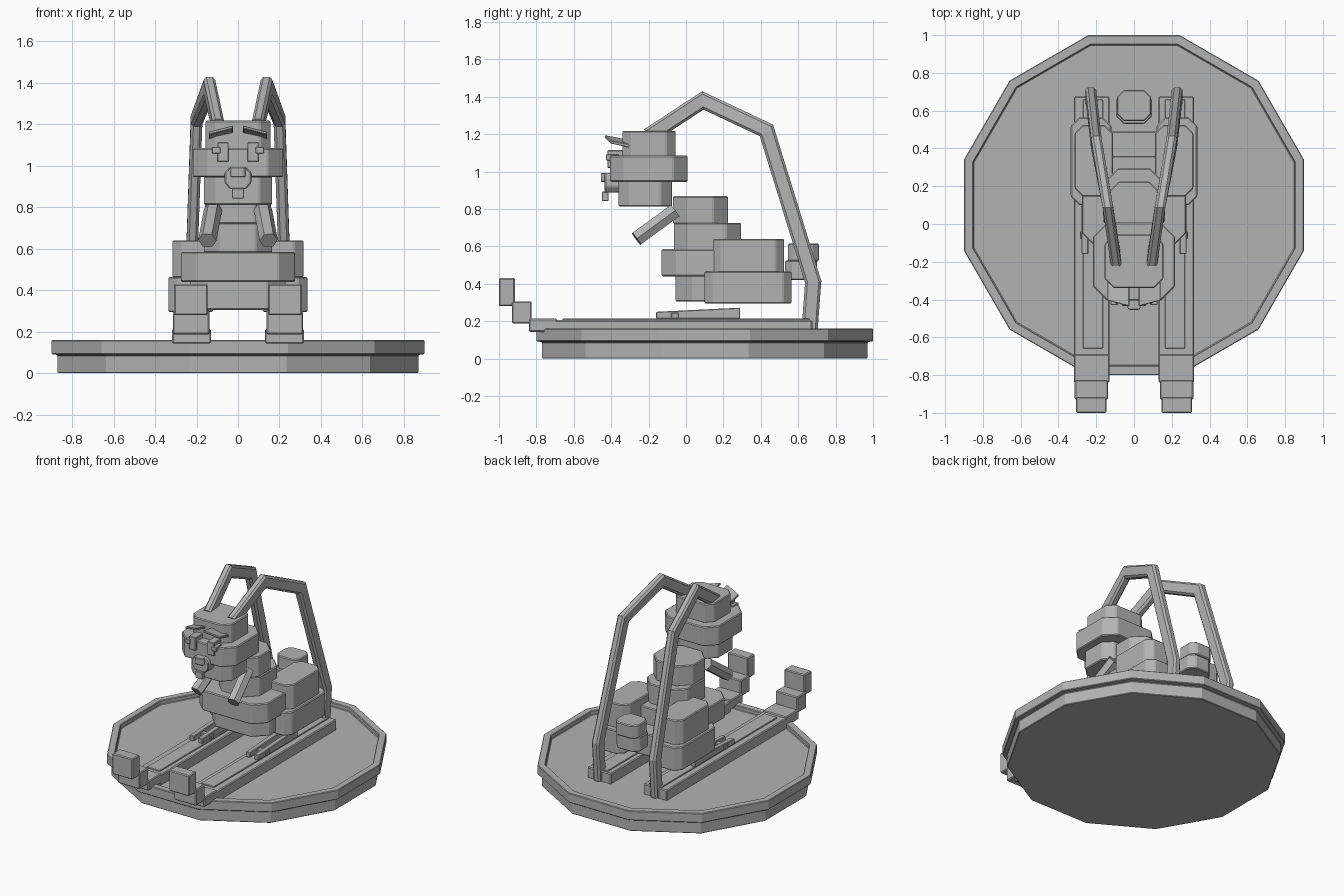
import bpy, bmesh, math
from mathutils import Vector

cube = bpy.data.objects.get("Cube")
if cube:
    bpy.data.objects.remove(cube)

grey = bpy.data.materials.new("plain_grey")
grey.use_nodes = True
COLOUR = (0.45, 0.45, 0.45, 1)
grey.diffuse_color = COLOUR
grey.node_tree.nodes["Principled BSDF"].inputs["Base Color"].default_value = COLOUR


def finish(name, rings, mirror=False, bevel=0.006, closed=True):
    """Skin equal-sized rings of points into one flat-shaded part."""
    bm = bmesh.new()
    loops = [[bm.verts.new(p) for p in ring] for ring in rings]
    n = len(loops[0])
    for a, b in zip(loops, loops[1:]):
        for i in range(n):
            j = (i + 1) % n
            bm.faces.new((a[i], a[j], b[j], b[i]))
    bm.faces.new(loops[0])
    bm.faces.new(loops[-1])
    bmesh.ops.recalc_face_normals(bm, faces=bm.faces)
    mesh = bpy.data.meshes.new(name)
    bm.to_mesh(mesh)
    bm.free()
    obj = bpy.data.objects.new(name, mesh)
    bpy.context.collection.objects.link(obj)
    mesh.materials.append(grey)
    if bevel:
        mod = obj.modifiers.new("edge", "BEVEL")
        mod.width, mod.segments = bevel, 1
        mod.limit_method = "ANGLE"
    if mirror:
        mod = obj.modifiers.new("pair", "MIRROR")
        mod.use_mirror_merge = False
    return obj


def block(name, x, y, z, chamfer=0.0, mirror=False, bevel=0.006):
    """Box with its upright corners cut by the chamfer."""
    (x0, x1), (y0, y1), c = x, y, chamfer
    if c:
        plan = [(x0 + c, y0), (x1 - c, y0), (x1, y0 + c), (x1, y1 - c),
                (x1 - c, y1), (x0 + c, y1), (x0, y1 - c), (x0, y0 + c)]
    else:
        plan = [(x0, y0), (x1, y0), (x1, y1), (x0, y1)]
    return finish(name, [[(px, py, h) for px, py in plan] for h in z], mirror, bevel)


def centred(name, half, y, z, chamfer=0.0, bevel=0.006):
    return block(name, (-half, half), y, z, chamfer, False, bevel)


# Twelve-sided base with a raised rim
BASE = [(0.87, 0), (0.87, 0.088), (0.9, 0.092), (0.9, 0.16), (0.85, 0.16), (0.85, 0.13)]
rings = []
for apothem, h in BASE:
    r = apothem / math.cos(math.pi / 12)
    turn = [math.radians(15 + 30 * i) for i in range(12)]
    rings.append([(r * math.cos(t), 0.1 + r * math.sin(t), h) for t in turn])
finish("base", rings, bevel=0.004)

# Skis with stepped tips
block("ski", (0.13, 0.318), (-0.7, 0.675), (0.125, 0.205), mirror=True)
block("ski_tread", (0.165, 0.27), (-0.66, 0.66), (0.2, 0.213), mirror=True, bevel=0.003)
block("ski_tip_low", (0.13, 0.318), (-0.84, -0.69), (0.143, 0.213), mirror=True)
block("ski_tip_middle", (0.138, 0.314), (-0.93, -0.825), (0.187, 0.305), mirror=True)
block("ski_tip_high", (0.146, 0.308), (-1.0, -0.915), (0.28, 0.43), mirror=True)

# Foot bindings
for side, x in (("outer", 0.26), ("inner", 0.19)):
    prof = [(-0.16, 0.213), (0.29, 0.213), (0.29, 0.272), (-0.16, 0.25)]
    finish("binding_" + side, [[(px, y, z) for y, z in prof] for px in (x - 0.018, x + 0.018)],
           True, 0.004)
block("binding_bar", (0.16, 0.285), (-0.08, -0.04), (0.213, 0.245), mirror=True, bevel=0.004)

# Body
centred("hips", 0.23, (-0.055, 0.49), (0.305, 0.465), 0.09)
centred("belly", 0.275, (-0.13, 0.36), (0.44, 0.585), 0.08)
centred("chest", 0.165, (-0.065, 0.295), (0.58, 0.725), 0.08)
centred("shoulders", 0.16, (-0.07, 0.225), (0.72, 0.868), 0.08)
block("lower_haunch", (0.12, 0.335), (0.1, 0.565), (0.295, 0.465), 0.045, True)
block("upper_haunch", (0.11, 0.315), (0.145, 0.525), (0.46, 0.64), 0.045, True)
centred("lower_tail", 0.095, (0.53, 0.7), (0.42, 0.525), 0.04)
centred("upper_tail", 0.09, (0.545, 0.71), (0.52, 0.615), 0.035)

# Head
centred("jaw", 0.165, (-0.36, -0.075), (0.812, 0.95), 0.06)
centred("cheeks", 0.218, (-0.405, 0.007), (0.945, 1.085), 0.075)
centred("crown", 0.156, (-0.34, -0.055), (1.08, 1.218), 0.05)

# Muzzle: an eight-sided prism facing forward
octagon = [(-0.065, 0.92), (-0.04, 0.888), (0.04, 0.888), (0.065, 0.92),
           (0.065, 0.965), (0.04, 0.993), (-0.04, 0.993), (-0.065, 0.965)]
finish("muzzle", [[(x, y, z) for x, z in octagon] for y in (-0.435, -0.35)])
centred("nose", 0.035, (-0.455, -0.42), (0.945, 0.993), 0.01, 0.004)
centred("teeth", 0.029, (-0.45, -0.415), (0.842, 0.892), 0, 0.003)

# Eyes and brows
block("eye", (0.045, 0.1), (-0.42, -0.33), (1.02, 1.115), mirror=True, bevel=0.004)
block("pupil", (0.085, 0.125), (-0.428, -0.36), (1.06, 1.092), mirror=True, bevel=0.003)
brow = []
for x, y, z in ((0.025, -0.36, 1.165), (0.14, -0.33, 1.135)):
    brow.append([(x, y - 0.075, z + 0.015), (x, y + 0.04, z - 0.01),
                 (x, y + 0.04, z + 0.008), (x, y - 0.075, z + 0.03)])
finish("brow", brow, True, 0.003)

# Arms: tilted hexagonal rods
start, end = Vector((0.12, -0.06, 0.79)), Vector((0.148, -0.265, 0.64))
axis = (end - start).normalized()
u = axis.cross(Vector((1, 0, 0))).normalized()
v = axis.cross(u)
hexagon = [math.radians(60 * i + 30) for i in range(6)]
finish("arm", [[p + 0.044 * (u * math.cos(t) + v * math.sin(t)) for t in hexagon]
               for p in (start, end)], True, 0)

# Long ears bent down to the skis
path = [Vector(p) for p in ((0.095, -0.2, 1.19), (0.138, 0.09, 1.38), (0.2, 0.43, 1.22),
                            (0.228, 0.68, 0.41), (0.228, 0.66, 0.14))]
section = [(-0.028, -0.03), (-0.015, -0.043), (0.015, -0.043), (0.028, -0.03),
           (0.028, 0.03), (0.015, 0.043), (-0.015, 0.043), (-0.028, 0.03)]
side = Vector((1, 0, 0))
rings = []
for i, p in enumerate(path):
    before = (p - path[i - 1]).normalized() if i else (path[1] - p).normalized()
    after = (path[i + 1] - p).normalized() if i < len(path) - 1 else before
    tangent = (before + after).normalized()
    normal = tangent.cross(side).normalized() / tangent.dot(before)
    rings.append([p + side * a + normal * b for a, b in section])
finish("ear", rings, True, 0)
